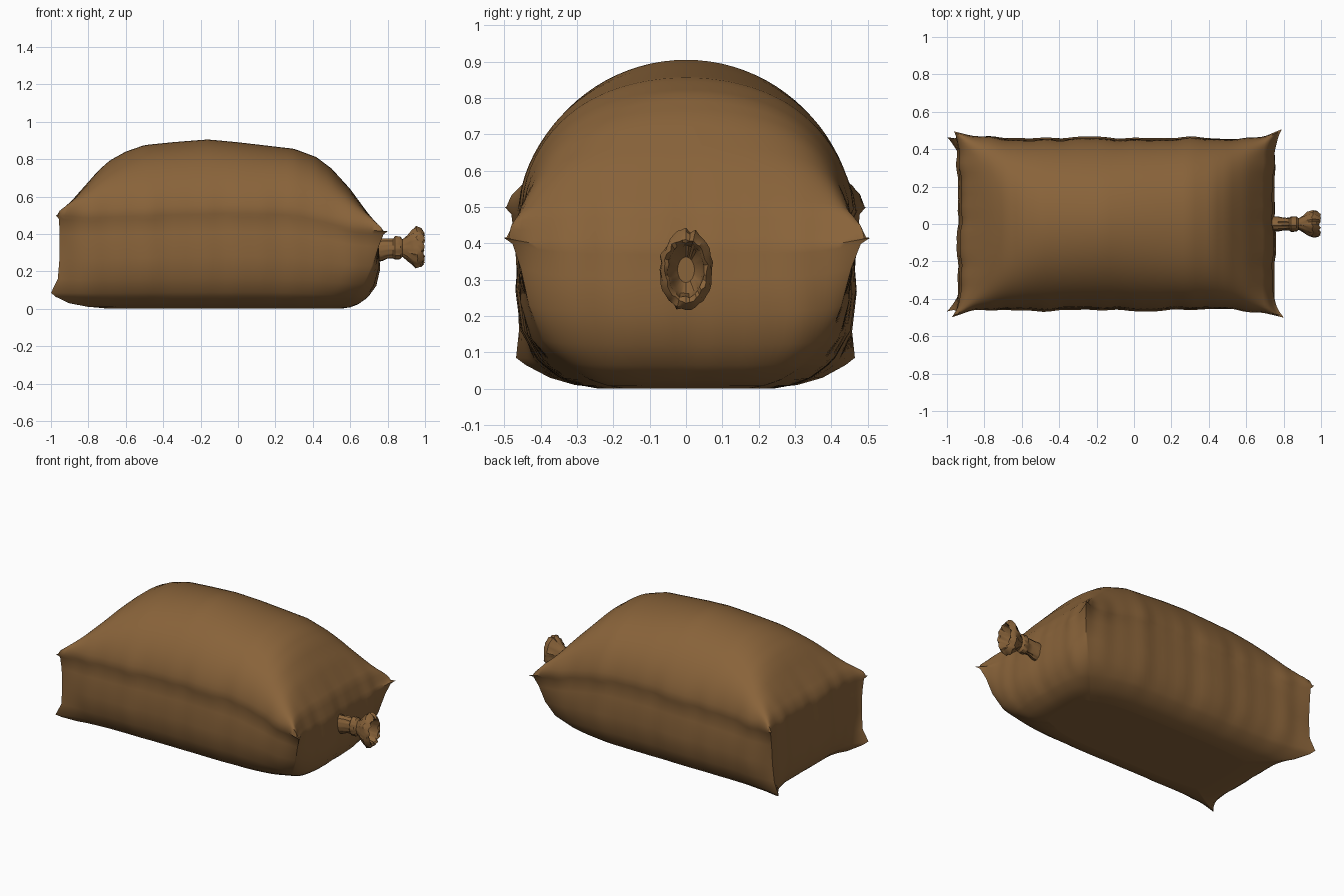
import bpy, bmesh, math, random

if "Cube" in bpy.data.objects:
    bpy.data.objects.remove(bpy.data.objects["Cube"])

random.seed(4)
burlap = bpy.data.materials.new("brown_burlap")
burlap.diffuse_color = (0.25, 0.125, 0.042, 1)
burlap.use_nodes = True
burlap.node_tree.nodes["Principled BSDF"].inputs["Base Color"].default_value = burlap.diffuse_color
NU, NV = 64, 40


def interp(table, x):
    for (x0, y0), (x1, y1) in zip(table, table[1:]):
        if x <= x1:
            return y0 + (y1 - y0) * max(0, (x - x0) / (x1 - x0))
    return table[-1][1]


def sign(t):
    return (t > 0) - (t < 0)


def finish(bm, name, angle):
    bmesh.ops.recalc_face_normals(bm, faces=bm.faces)
    me = bpy.data.meshes.new(name)
    bm.to_mesh(me)
    bm.free()
    ob = bpy.data.objects.new(name, me)
    bpy.context.collection.objects.link(ob)
    me.materials.append(burlap)
    bpy.ops.object.select_all(action='DESELECT')
    bpy.context.view_layer.objects.active = ob
    ob.select_set(True)
    bpy.ops.object.shade_smooth_by_angle(angle=math.radians(angle))
    return ob


# Silhouette of the top and height of the side seam, both along x
XL, XR = -.925, .742
TOP = [(XL, .51), (-.9, .56), (-.85, .62), (-.75, .735), (-.69, .79), (-.6, .84),
       (-.5, .875), (-.33, .892), (-.16, .905), (0, .89), (.3, .855), (.42, .81),
       (.5, .75), (.6, .64), (.7, .50), (XR, .39)]
SEAM = [(XL, .50), (-.8, .485), (-.4, .5), (0, .51), (.3, .50), (.45, .465),
        (.6, .425), (XR, .40)]
# Lower rings: height fraction, left x, right x, half width,
# left corner pull in x and in y, right corner pull
RINGS = [(1.0, XL, XR, .452, .042, .045, .052),
         (.96, -.925, .742, .444, .030, .035, .035),
         (.80, -.935, .752, .455, .018, .015, .000),
         (.55, -.943, .755, .462, .012, .000, -.03),
         (.32, -.940, .735, .448, .025, .010, -.055),
         (.17, -.912, .695, .408, .088, .058, -.075),
         (.13, -.897, .678, .390, .080, .050, -.08),
         (.06, -.855, .640, .345, .050, .030, -.08),
         (.02, -.790, .600, .295, .010, .010, -.08),
         (.0, -.690, .550, .240, -.03, -.03, -.07)]


def wave(x):
    return .5 * math.sin(11 * x + 1) + .35 * math.sin(23 * x) + .25 * math.sin(41 * x + 2)


def ring_point(ring, u, v):
    """Spot on a rectangle whose corners are pulled out or rounded off."""
    f, xl, xr, w, clx, cly, cr = ring
    cx, cy = (clx, cly) if u < 0 else (cr, cr)
    k = 9 if cx > 0 else 4
    fall = abs(u) ** k * abs(v) ** k
    x = xl + (xr - xl) * (u + 1) / 2 + cx * fall * sign(u)
    y = w * v + cy * fall * sign(v)
    # frilled seam and soft folds in the cloth
    amp = .009 if f > .9 else .008 * math.sin(math.pi * min(1, f * 1.1))
    y += sign(v) * amp * wave(x + (.3 if v > 0 else 0)) * abs(v) ** 12
    x += sign(u) * amp * wave(y * 1.3 + .2) * abs(u) ** 12
    return x, y


def param(i, n, blend):
    t = 2 * i / n - 1
    return (1 - blend) * t + blend * math.sin(t * math.pi / 2)


us = [param(i, NU, .7) for i in range(NU + 1)]
vs = [param(j, NV, .8) for j in range(NV + 1)]
border = ([(i, 0) for i in range(NU)] + [(NU, j) for j in range(NV)] +
          [(i, NV) for i in range(NU, 0, -1)] + [(0, j) for j in range(NV, 0, -1)])

# Sack body: domed top sheet, lower walls, flat underside
bm = bmesh.new()


def seam_z(u, v):
    z = interp(SEAM, XL + (XR - XL) * (u + 1) / 2)
    if u > 0:
        z += .015 * u ** 8 * (2 * abs(v) ** 6 - 1)
    return z


def sheet(ring, zfun):
    g = {}
    for i, u in enumerate(us):
        for j, v in enumerate(vs):
            x, y = ring_point(ring, u, v)
            g[i, j] = bm.verts.new((x, y, zfun(u, v)))
    for i in range(NU):
        for j in range(NV):
            bm.faces.new((g[i, j], g[i + 1, j], g[i + 1, j + 1], g[i, j + 1]))
    return [g[b] for b in border]


def top_z(u, v):
    """Pillow dome: soft minimum of the lengthwise and crosswise profiles."""
    x = XL + (XR - XL) * (u + 1) / 2
    s = seam_z(u, v)
    full = .905 - .5
    a = max(0, interp(TOP, x) - s) / full
    g = max(0, 1 - v * v) ** .58
    if abs(u) == 1 or a < 1e-4 or g < 1e-4:
        return s
    if a >= 1:
        return s + full * a * g
    return s + full * (a ** -2.2 + g ** -2.2 - 1) ** (-1 / 2.2)


previous = sheet(RINGS[0], top_z)
floor_ring = sheet(RINGS[-1], lambda u, v: 0.0)
for ring in RINGS[1:]:
    if ring is RINGS[-1]:
        current = floor_ring
    else:
        current = []
        for i, j in border:
            u, v = us[i], vs[j]
            x, y = ring_point(ring, u, v)
            current.append(bm.verts.new((x, y, ring[0] * seam_z(u, v))))
    n = len(border)
    for k in range(n):
        m = (k + 1) % n
        bm.faces.new((previous[k], previous[m], current[m], current[k]))
    previous = current
finish(bm, "sack_body", 50)

# Gathered neck with its open crumpled mouth: x, radius, centre height, crumple
NECK = [(.71, .062, .31, 0), (.77, .058, .315, .06), (.80, .052, .32, .08),
        (.83, .050, .322, .08), (.84, .062, .325, .04), (.868, .060, .325, .04),
        (.88, .046, .325, .06), (.905, .066, .325, .08), (.93, .092, .327, .08),
        (.955, .110, .328, .06), (.978, .103, .325, .06), (.993, .088, .325, .06),
        (.985, .075, .327, .05), (.93, .065, .327, .05), (.90, .035, .327, 0)]
SEG = 36
bm = bmesh.new()
loops = []
for x, r, zc, crumple in NECK:
    loop = []
    for k in range(SEG):
        a = 2 * math.pi * k / SEG
        rr = r * (1 + crumple * (.4 * math.sin(k * 2.1) + random.uniform(-.9, .9)))
        dx = random.uniform(-.007, .007) if x > .92 else 0
        loop.append(bm.verts.new((min(1, x + dx), .66 * rr * math.cos(a), zc + rr * math.sin(a))))
    loops.append(loop)
for a, b in zip(loops, loops[1:]):
    for k in range(SEG):
        m = (k + 1) % SEG
        bm.faces.new((a[k], a[m], b[m], b[k]))
bm.faces.new(loops[-1])
finish(bm, "tied_neck", 35)
